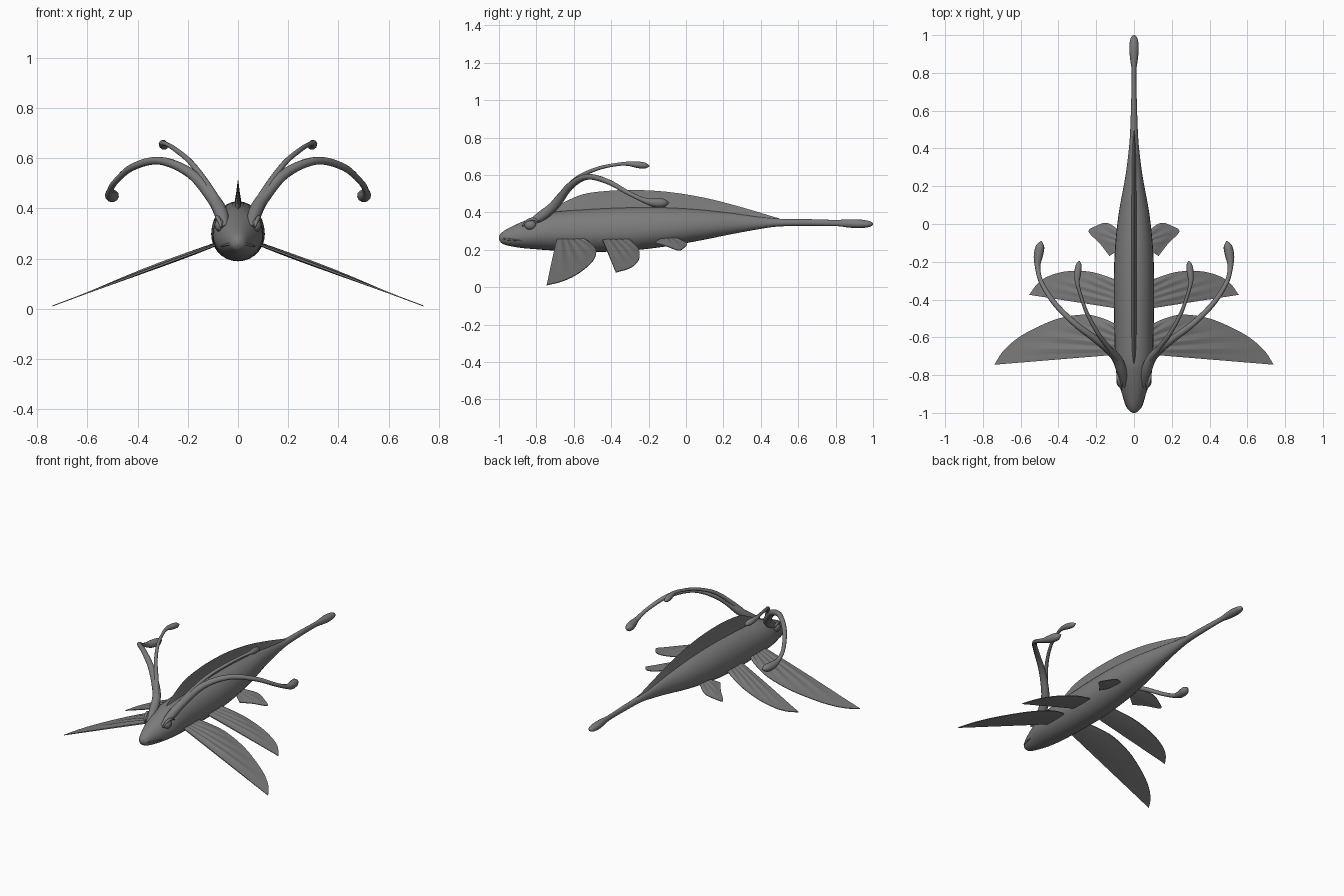
import bpy, bmesh, math
from mathutils import Vector

if "Cube" in bpy.data.objects:
    bpy.data.objects.remove(bpy.data.objects["Cube"])

grey = bpy.data.materials.new("slate grey")
grey.diffuse_color = (0.2, 0.2, 0.2, 1)
grey.use_nodes = True
grey.node_tree.nodes["Principled BSDF"].inputs["Base Color"].default_value = grey.diffuse_color


def smooth(pts, steps):
    """Catmull-Rom resampling of a list of tuples."""
    p = [Vector(q) for q in pts]
    p = [p[0] * 2 - p[1]] + p + [p[-1] * 2 - p[-2]]
    out = []
    for i in range(1, len(p) - 2):
        a, b, c, d = p[i - 1:i + 3]
        for s in range(steps):
            t = s / steps
            out.append(0.5 * (2 * b + (c - a) * t + (2 * a - 5 * b + 4 * c - d) * t * t
                              + (3 * b - a - 3 * c + d) * t ** 3))
    return out + [p[-2]]


def finish(name, bm, mirror=False, angle=50):
    bmesh.ops.remove_doubles(bm, verts=bm.verts, dist=1e-5)
    bmesh.ops.recalc_face_normals(bm, faces=bm.faces)
    me = bpy.data.meshes.new(name)
    bm.to_mesh(me)
    bm.free()
    me.materials.append(grey)
    ob = bpy.data.objects.new(name, me)
    bpy.context.collection.objects.link(ob)
    bpy.ops.object.select_all(action='DESELECT')
    ob.select_set(True)
    bpy.context.view_layer.objects.active = ob
    bpy.ops.object.shade_smooth_by_angle(angle=math.radians(angle))
    if mirror:
        ob.modifiers.new("mirror", 'MIRROR')
    return ob


def loft(name, rings, mirror=False, angle=50):
    """Skin a list of closed rings and cap both ends."""
    bm = bmesh.new()
    vs = [[bm.verts.new(p) for p in r] for r in rings]
    n = len(vs[0])
    for a, b in zip(vs, vs[1:]):
        for i in range(n):
            bm.faces.new((a[i], a[(i + 1) % n], b[(i + 1) % n], b[i]))
    bm.faces.new(vs[0])
    bm.faces.new(vs[-1])
    return finish(name, bm, mirror, angle)


def tube(name, pts, mirror=True, sides=10):
    """Sweep a round section along points (x, y, z, radius)."""
    p = smooth([Vector(q) for q in pts], 6)
    rings = []
    for i, q in enumerate(p):
        t = (p[min(i + 1, len(p) - 1)].xyz - p[max(i - 1, 0)].xyz).normalized()
        u = t.cross(Vector((0.5, -0.3, 0.8))).normalized()
        if abs(t.dot(Vector((0.5, -0.3, 0.8)))) > 0.97:
            u = t.cross(Vector((1, 0, 0))).normalized()
        w = t.cross(u)
        rings.append([q.xyz + max(q.w, 0.002) * (u * math.cos(a) + w * math.sin(a))
                      for a in (2 * math.pi * k / sides for k in range(sides))])
    return loft(name, rings, mirror)


# Body, head and club tail: y, half width, bottom, top
stations = [(-1, .008, .255, .275), (-.985, .028, .235, .292), (-.95, .045, .222, .315),
            (-.88, .07, .21, .348), (-.8, .092, .203, .38), (-.72, .1, .197, .402),
            (-.55, .104, .19, .416), (-.35, .107, .192, .426), (-.15, .102, .212, .428),
            (.05, .082, .245, .418), (.25, .046, .285, .397), (.4, .027, .312, .376),
            (.5, .02, .325, .366), (.65, .015, .328, .364), (.8, .012, .327, .36),
            (.87, .02, .319, .363), (.93, .025, .316, .362), (.98, .019, .322, .354),
            (1, .004, .333, .343)]
rings = []
for y, w, lo, hi in smooth(stations, 4):
    mid = lo + (hi - lo) * 0.45
    ring = []
    for k in range(28):
        a = 2 * math.pi * k / 28
        s = math.sin(a)
        ring.append((w * math.cos(a), y, mid + s * ((hi - mid) if s > 0 else (mid - lo))))
    rings.append(ring)
loft("body", rings)

# Dorsal fin: thin wedge along the back, y, base, crest
crest = [(-.74, .375, .4), (-.66, .385, .45), (-.55, .395, .497), (-.42, .405, .515),
         (-.28, .41, .52), (-.1, .41, .51), (.1, .395, .478), (.3, .37, .427), (.5, .34, .367)]
loft("dorsal_fin", [[(-.016, y, b), (-.007, y, b * .5 + c * .5), (0, y, c),
                     (.007, y, b * .5 + c * .5), (.016, y, b)]
                    for y, b, c in smooth(crest, 4)], angle=60)

# Feelers with club tips
tube("long_feeler", [(.05, -.86, .325, .012), (.065, -.78, .375, .027), (.1, -.7, .44, .025),
                     (.19, -.62, .54, .02), (.31, -.53, .59, .016), (.42, -.42, .565, .014),
                     (.49, -.31, .505, .012), (.51, -.23, .467, .014), (.507, -.17, .452, .024),
                     (.497, -.12, .45, .023), (.49, -.09, .452, .003)])
tube("short_feeler", [(.055, -.77, .37, .014), (.085, -.72, .43, .017), (.13, -.66, .505, .014),
                      (.19, -.58, .585, .011), (.25, -.47, .635, .01), (.285, -.37, .656, .009),
                      (.3, -.31, .66, .012), (.298, -.26, .655, .018), (.293, -.22, .65, .016),
                      (.29, -.195, .648, .003)])


def fin(name, base, edge, ribs, depth):
    """Ribbed fan from a base segment to an outer edge that starts at the tip."""
    rim = smooth(edge, 10)
    n, m = len(rim) - 1, 8
    b0, b1 = Vector(base[0]), Vector(base[1])
    bm = bmesh.new()
    top, low = [], []
    for i, e in enumerate(rim):
        u = i / n
        b = b0.lerp(b1, u)
        saw = (u * ribs) % 1
        rows = ([], [])
        for j in range(m + 1):
            v = j / m
            p = b.lerp(e, v)
            z = 0.252 - 0.372 * (p.x - 0.09)
            env = math.sin(math.pi * min(v + .12, 1)) * (1 - .3 * u)
            rise = .003 + depth * env * (.5 + .5 * abs(2 * saw - 1)) * min(1, 8 * u + .3)
            rows[0].append(bm.verts.new((p.x, p.y, z + rise)))
            rows[1].append(bm.verts.new((p.x, p.y, z - .001 - .4 * depth * env * math.sin(math.pi * u))))
        top.append(rows[0])
        low.append(rows[1])
    for g in (top, low):
        for i in range(n):
            for j in range(m):
                bm.faces.new((g[i][j], g[i + 1][j], g[i + 1][j + 1], g[i][j + 1]))
    for i in range(n):
        for j in (0, m):
            bm.faces.new((top[i][j], top[i + 1][j], low[i + 1][j], low[i][j]))
    for j in range(m):
        for i in (0, n):
            bm.faces.new((top[i][j], top[i][j + 1], low[i][j + 1], low[i][j]))
    return finish(name, bm, True, 40)


fin("front_fin", [(.07, -.69), (.07, -.55)],
    [(.74, -.745), (.69, -.67), (.61, -.6), (.5, -.54), (.38, -.495), (.25, -.48),
     (.15, -.505), (.08, -.54)], 6, .014)
fin("middle_fin", [(.07, -.45), (.07, -.31)],
    [(.555, -.375), (.51, -.315), (.45, -.275), (.35, -.25), (.22, -.255), (.08, -.3)], 5, .012)
fin("rear_fin", [(.06, -.12), (.06, -.06)],
    [(.13, -.17), (.18, -.105), (.24, -.04), (.2, -.01), (.14, .005), (.07, -.04)], 4, .008)

# Eyes and brows
bm = bmesh.new()
bmesh.ops.create_uvsphere(bm, u_segments=20, v_segments=12, radius=1)
for v in bm.verts:
    v.co = Vector((.073 + .02 * v.co.x, -.833 + .031 * v.co.y, .333 + .026 * v.co.z))
finish("eye", bm, True)
tube("brow", [(.066, -.875, .325, .004), (.076, -.85, .353, .008), (.084, -.82, .364, .008),
              (.09, -.785, .35, .003)])

# Lip line wrapped around the snout
tube("lip", [(.066, -.88, .248, .002), (.05, -.93, .254, .005), (.033, -.972, .258, .005),
             (0, -.996, .262, .004), (-.033, -.972, .258, .005), (-.05, -.93, .254, .005),
             (-.066, -.88, .248, .002)], mirror=False, sides=8)
